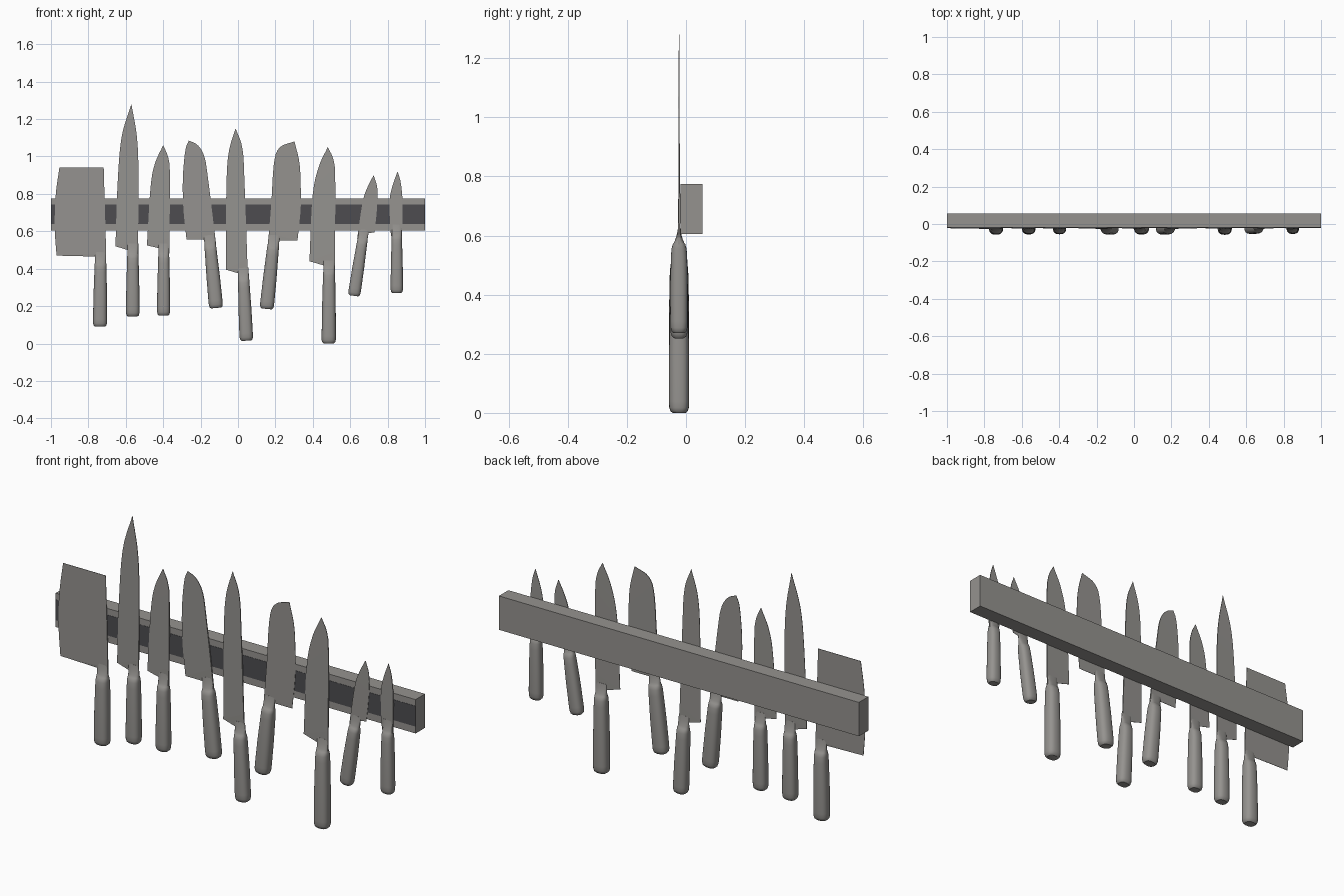
import bpy
import bmesh
import math
from mathutils import Vector

cube = bpy.data.objects.get("Cube")
if cube:
    bpy.data.objects.remove(cube, do_unlink=True)

BLADE_Y = -0.0235
ROWS = 16
SIDES = 24


def make_material(name, colour):
    mat = bpy.data.materials.new(name)
    mat.use_nodes = True
    mat.diffuse_color = colour
    mat.node_tree.nodes["Principled BSDF"].inputs["Base Color"].default_value = colour
    return mat


steel = make_material("warm grey steel", (0.30, 0.29, 0.275, 1))
magnet = make_material("dark magnet grey", (0.075, 0.073, 0.08, 1))


def finish(bm, name, mat, smooth=False):
    bmesh.ops.remove_doubles(bm, verts=bm.verts, dist=0.0001)
    bmesh.ops.recalc_face_normals(bm, faces=bm.faces)
    mesh = bpy.data.meshes.new(name)
    bm.to_mesh(mesh)
    bm.free()
    mesh.materials.append(mat)
    obj = bpy.data.objects.new(name, mesh)
    bpy.context.collection.objects.link(obj)
    if smooth:
        bpy.ops.object.select_all(action="DESELECT")
        obj.select_set(True)
        bpy.context.view_layer.objects.active = obj
        bpy.ops.object.shade_smooth_by_angle(angle=math.radians(40))
    return obj


def box(name, low, high, mat):
    bm = bmesh.new()
    bmesh.ops.create_cube(bm, size=1)
    low, high = Vector(low), Vector(high)
    for v in bm.verts:
        v.co = (low + high) / 2 + v.co * (high - low)
    return finish(bm, name, mat)


def smooth_path(points, count):
    """Sample a smooth curve through the given (x, z) points."""
    p = [Vector(q) for q in points]
    p = [p[0] * 2 - p[1]] + p + [p[-1] * 2 - p[-2]]
    result = []
    for i in range(count):
        s = i / (count - 1) * (len(points) - 1)
        k = min(int(s), len(points) - 2)
        t = s - k
        a, b, c, d = p[k:k + 4]
        result.append(b + (c - a) * t / 2 + (a - b * 2.5 + c * 2 - d / 2) * t ** 2
                      + (b * 3 - a - c * 3 + d) * t ** 3 / 2)
    return result


def bridge(bm, rings):
    """Join closed rings of vertices into a capped tube."""
    for a, b in zip(rings, rings[1:]):
        for i in range(len(a)):
            j = (i + 1) % len(a)
            bm.faces.new((a[i], a[j], b[j], b[i]))
    bm.faces.new(rings[0])
    bm.faces.new(rings[-1])


def make_blade(name, spine, root, edge):
    """Wedge-shaped blade lofted from its thick spine to its thin cutting edge."""
    back = smooth_path(spine, ROWS)
    front = [Vector(root)] + smooth_path(edge, ROWS - 1)
    bm = bmesh.new()
    rings = []
    for i, (s, e) in enumerate(zip(back, front)):
        thick = 0.003 - 0.0022 * i / (ROWS - 1)
        rings.append([bm.verts.new((q.x, BLADE_Y + y, q.y)) for q, y in
                      ((s, thick), (s, -thick), (e, -0.0008), (e, 0.0008))])
    bridge(bm, rings)
    finish(bm, name, steel)


def make_handle(name, seam, end, width):
    """Rounded grip with a bolster that flattens into the blade."""
    seam, end = Vector(seam), Vector(end)
    axis = (seam - end).normalized()
    side = Vector((axis.y, -axis.x))
    length = (seam - end).length
    # distance along the grip, width factor, depth factor
    profile = ((0, .72, .65), (.006, .9, .85), (.018, .99, .97), (.04, 1, 1),
               (length * .5, .96, 1), (length - .05, .87, .93),
               (length - .02, .85, .86), (length - .003, .83, .7),
               (length, .8, .6), (length + .012, .8, .42),
               (length + .035, .8, .2), (length + .06, .8, .08))
    bm = bmesh.new()
    rings = []
    for dist, wide, deep in profile:
        ring = []
        for i in range(SIDES):
            a = math.tau * i / SIDES
            u = math.copysign(abs(math.cos(a)) ** 0.8, math.cos(a))
            v = math.copysign(abs(math.sin(a)) ** 0.8, math.sin(a))
            q = end + axis * dist + side * (u * wide * width / 2)
            ring.append(bm.verts.new((q.x, BLADE_Y + v * deep * width * .45, q.y)))
        rings.append(ring)
    bridge(bm, rings)
    finish(bm, name, steel, smooth=True)


def knife(name, seam, end, width, spine, root, edge):
    make_blade(name + "_blade", spine, root, edge)
    make_handle(name + "_handle", seam, end, width)


# Wall rack with its magnetic strip
box("rack_bar", (-1, -0.019, 0.605), (1, 0.056, 0.775), steel)
box("magnet_strip", (-1, -0.0202, 0.64), (1, -0.0185, 0.743), magnet)

# Knives from the model's right to its left
knife("cleaver", (-.735, .43), (-.738, .09), .075,
      [(-.705, .45), (-.708, .6), (-.714, .8), (-.718, .94)], (-.765, .465),
      [(-.97, .47), (-.98, .62), (-.975, .79), (-.955, .94)])
knife("chef_knife", (-.562, .475), (-.563, .145), .072,
      [(-.535, .48), (-.532, .88), (-.54, 1.1), (-.57, 1.28)], (-.59, .50),
      [(-.655, .52), (-.645, .83), (-.623, 1.1), (-.57, 1.28)])
knife("utility_knife", (-.397, .475), (-.398, .15), .07,
      [(-.367, .48), (-.364, .88), (-.372, .99), (-.4, 1.06)], (-.425, .51),
      [(-.487, .525), (-.468, .83), (-.445, .96), (-.4, 1.06)])
knife("broad_santoku", (-.148, .52), (-.117, .19), .075,
      [(-.117, .53), (-.16, .88), (-.18, 1), (-.215, 1.06), (-.263, 1.085)], (-.185, .555),
      [(-.275, .555), (-.292, .72), (-.295, .88), (-.282, 1.03), (-.263, 1.085)])
knife("slicing_knife", (.03, .345), (.045, .015), .072,
      [(.053, .35), (.036, .83), (.024, 1.04), (-.013, 1.15)], (.003, .375),
      [(-.065, .395), (-.062, .83), (-.05, 1.02), (-.013, 1.15)])
knife("curved_santoku", (.188, .52), (.153, .185), .075,
      [(.16, .53), (.178, .75), (.193, .97), (.225, 1.05), (.302, 1.08)], (.222, .55),
      [(.318, .55), (.335, .72), (.335, .85), (.328, .97), (.302, 1.08)])
knife("carving_knife", (.487, .385), (.485, 0), .076,
      [(.518, .39), (.52, .86), (.511, .98), (.48, 1.05)], (.45, .42),
      [(.382, .44), (.398, .78), (.43, .94), (.48, 1.05)])
knife("tilted_paring_knife", (.665, .55), (.62, .255), .066,
      [(.637, .56), (.665, .75), (.69, .83), (.725, .9)], (.69, .588),
      [(.73, .595), (.743, .72), (.745, .83), (.725, .9)])
knife("paring_knife", (.849, .575), (.849, .27), .066,
      [(.877, .57), (.88, .75), (.87, .86), (.853, .92)], (.82, .57),
      [(.815, .6), (.81, .75), (.822, .83), (.853, .92)])
